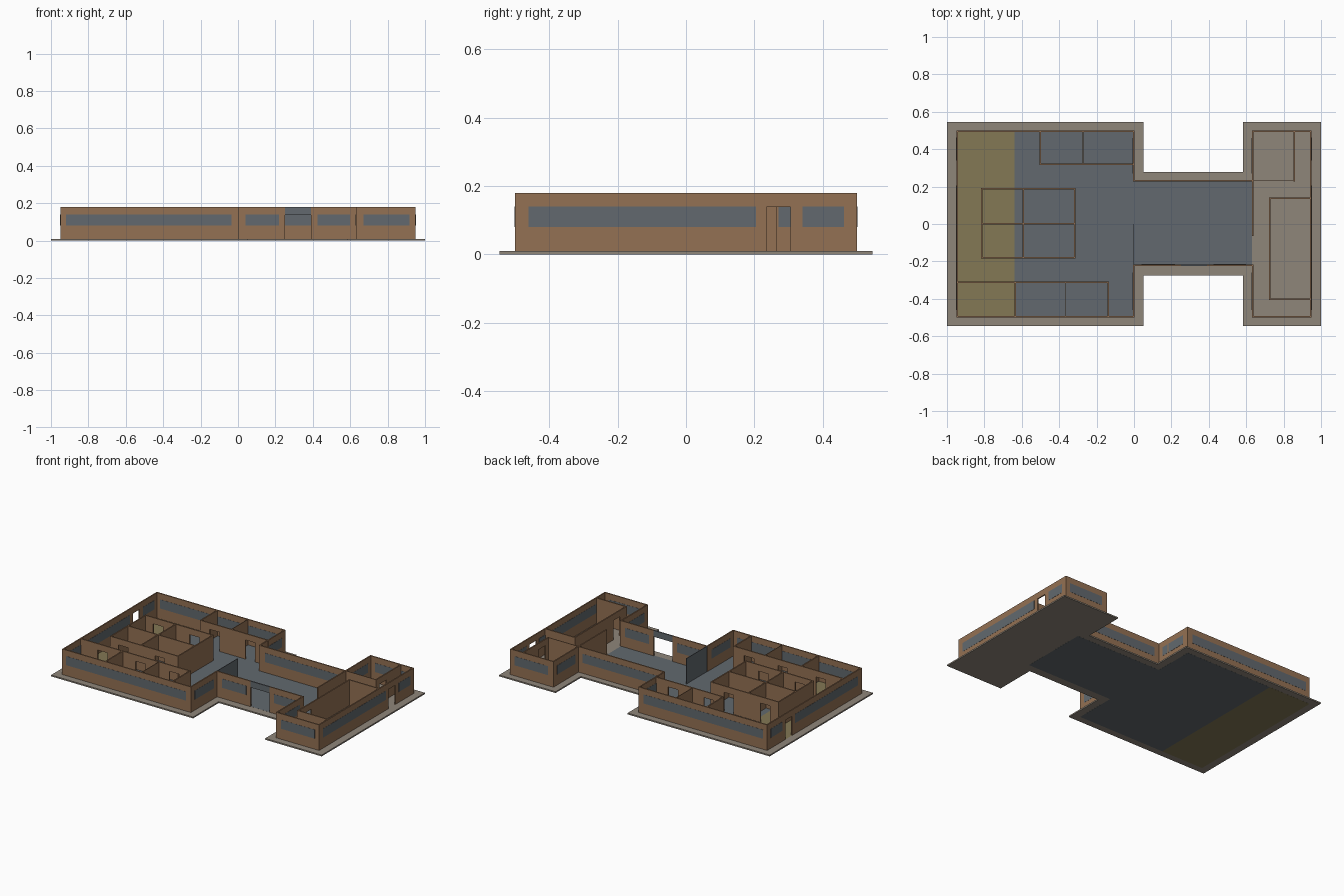
import bpy, bmesh
from mathutils import Vector

if "Cube" in bpy.data.objects:
    bpy.data.objects.remove(bpy.data.objects["Cube"])


def material(name, rgb):
    m = bpy.data.materials.new(name)
    m.diffuse_color = (*rgb, 1)
    m.use_nodes = True
    m.node_tree.nodes["Principled BSDF"].inputs["Base Color"].default_value = m.diffuse_color
    return m


BROWN = material("wall brown", (0.296, 0.165, 0.087))
SLATE = material("slate grey", (0.122, 0.141, 0.156))
STONE = material("stone grey", (0.275, 0.238, 0.195))
OLIVE = material("olive floor", (0.227, 0.188, 0.089))

FLOOR, DOOR, TOP = 0.009, 0.138, 0.18     # wall base, door head, wall top
SILL, HEAD = 0.08, 0.14                   # window band
T = 0.008                                 # wall thickness


def add_box(bm, lo, hi, mat=0):
    lo, hi = Vector(lo), Vector(hi)
    verts = bmesh.ops.create_cube(bm, size=1)["verts"]
    for v in verts:
        v.co = Vector([(lo[i] + hi[i]) / 2 + v.co[i] * (hi[i] - lo[i]) for i in range(3)])
    for f in {f for v in verts for f in v.link_faces}:
        f.material_index = mat


def finish(bm, name, mats):
    me = bpy.data.meshes.new(name)
    bm.to_mesh(me)
    bm.free()
    for m in mats:
        me.materials.append(m)
    bpy.context.collection.objects.link(bpy.data.objects.new(name, me))


def slab(name, mat, z0, z1, rects):
    bm = bmesh.new()
    for x0, x1, y0, y1 in rects:
        add_box(bm, (x0, y0, z0), (x1, y1, z1))
    finish(bm, name, [mat])


def wall(name, axis, at, a, b, doors=(), windows=(), t=T, lintel=0):
    """Straight wall along an axis with door openings (start, end) and window bands."""
    bm = bmesh.new()

    def part(u0, u1, z0, z1, half, mat=0):
        if axis == "x":
            add_box(bm, (u0, at - half, z0), (u1, at + half, z1), mat)
        else:
            add_box(bm, (at - half, u0, z0), (at + half, u1, z1), mat)

    u = a - T / 2
    for d0, d1 in doors:
        part(u, d0, FLOOR, TOP, t / 2)
        part(d0, d1, DOOR, TOP, t / 2, lintel)
        u = d1
    part(u, b + T / 2, FLOOR, TOP, t / 2)
    for w0, w1 in windows:
        part(w0, w1, SILL, HEAD, t / 2 + 0.001, 1)
    finish(bm, name, [BROWN, SLATE])


def door(centre, width=0.072):
    return (centre - width / 2, centre + width / 2)


# plinth and floors
slab("plinth", STONE, 0.0004, 0.0096,
     [(-1, 0.05, -0.545, 0.545), (0.05, 0.583, -0.275, 0.278), (0.583, 1, -0.545, 0.545)])
slab("olive_floor", OLIVE, 0, 0.01, [(-0.95, -0.64, -0.5, 0.5)])
slab("slate_floor", SLATE, 0, 0.01, [(-0.64, 0, -0.5, 0.5), (0, 0.632, -0.222, 0.232)])

# outer walls, left and right wings
X, Y = 0.946, 0.496
for side, s in (("west", -1), ("east", 1)):
    wall(side + "_outer_wall", "y", s * X, -Y, Y, doors=[(0.235, 0.305)],
         windows=[(-0.46, 0.205), (0.34, 0.462)])
for side, s in (("south", -1), ("north", 1)):
    wall(side + "_left_wing_wall", "x", s * Y, -X, -0.004, windows=[(-0.92, -0.035)])
    wall(side + "_right_wing_wall", "x", s * Y, 0.636, X, windows=[(0.67, 0.918)])

# wing walls facing the link
wall("left_wing_inner_wall_south", "y", -0.002, -Y, -0.222, windows=[(-0.46, -0.26)])
wall("left_wing_inner_wall_north", "y", -0.002, 0.232, Y, windows=[(0.27, 0.46)])
wall("right_wing_inner_wall_south", "y", 0.634, -Y, -0.222, windows=[(-0.46, -0.26)])
wall("right_wing_inner_wall_north", "y", 0.634, -0.06, Y, windows=[(0.27, 0.46)])

# link walls with entrance and transom
wall("link_south_wall", "x", -0.22, 0, 0.634, doors=[(0.25, 0.39)],
     windows=[(0.04, 0.218), (0.425, 0.6)], lintel=1)
wall("link_north_wall", "x", 0.231, 0, 0.634, windows=[(0.04, 0.6)])

# glass partition
bm = bmesh.new()
add_box(bm, (-0.004, -0.218, FLOOR), (0, 0, TOP))
finish(bm, "glass_partition", [SLATE])

# north rooms
wall("north_rooms_front", "x", 0.32, -0.5, 0, doors=[door(-0.395), door(-0.13)])
wall("north_rooms_side", "y", -0.5, 0.32, Y)
wall("north_rooms_divider", "y", -0.273, 0.32, Y, t=0.004)

# central rooms
for side, y in (("north", 0.188), ("south", -0.18)):
    wall("central_rooms_" + side, "x", y, -0.815, -0.318, doors=[door(-0.72), door(-0.45)])
wall("central_rooms_spine", "x", 0.002, -0.815, -0.318)
for label, x in (("west", -0.815), ("divider", -0.592), ("east", -0.318)):
    wall("central_rooms_" + label, "y", x, -0.18, 0.188)

# south rooms
wall("south_rooms_front", "x", -0.312, -X, -0.137,
     doors=[door(-0.78), door(-0.5), door(-0.25)])
for label, x, t in (("west", -0.634, T), ("middle", -0.365, 0.004), ("east", -0.137, T)):
    wall("south_rooms_" + label, "y", x, -Y, -0.312, t=t)

# right wing rooms
wall("corner_room_front", "x", 0.231, 0.634, 0.858, t=0.004)
wall("corner_room_side", "y", 0.858, 0.231, Y, doors=[door(0.3)])
wall("long_room_side", "y", 0.726, -0.402, 0.138, doors=[door(-0.3)])
wall("long_room_north", "x", 0.138, 0.726, X)
wall("long_room_south", "x", -0.402, 0.726, X)
